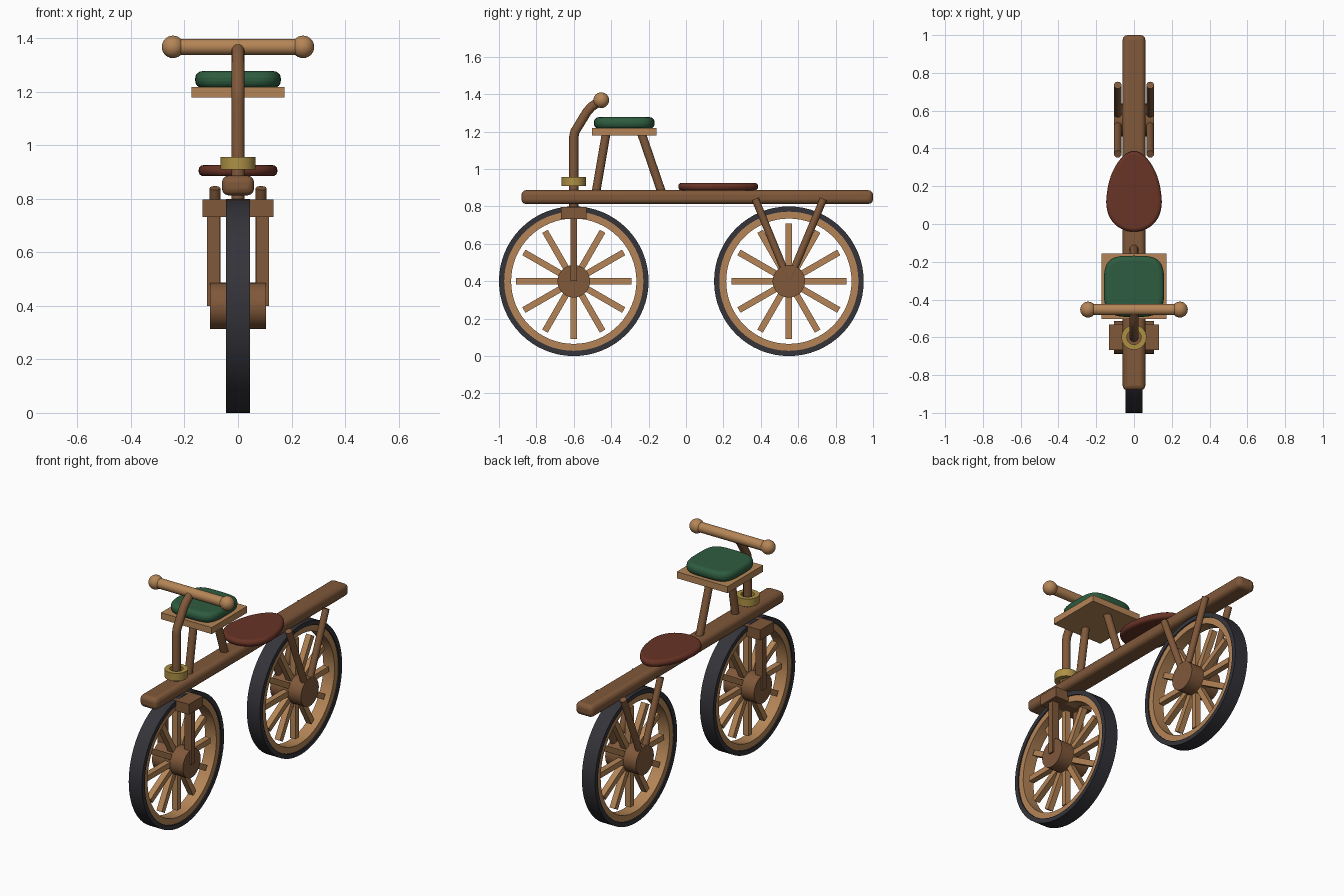
import bpy, bmesh, math
from mathutils import Vector, Matrix

if "Cube" in bpy.data.objects:
    bpy.data.objects.remove(bpy.data.objects["Cube"])


def mat(name, rgb):
    m = bpy.data.materials.new(name)
    m.diffuse_color = (*rgb, 1)
    m.use_nodes = True
    m.node_tree.nodes["Principled BSDF"].inputs["Base Color"].default_value = m.diffuse_color
    return m


LIGHT = mat("light_wood", (0.46, 0.235, 0.095))
DARK = mat("brown_wood", (0.215, 0.098, 0.042))
RUBBER = mat("black_rubber", (0.034, 0.034, 0.042))
LEATHER = mat("red_leather", (0.138, 0.033, 0.019))
GREEN = mat("green_cloth", (0.027, 0.107, 0.05))
BRASS = mat("brass", (0.42, 0.28, 0.06))


def finish(bm, name, material, bevel=0, segments=3, smooth=True):
    """Turn a bmesh into a named, coloured object."""
    bmesh.ops.recalc_face_normals(bm, faces=bm.faces)
    me = bpy.data.meshes.new(name)
    bm.to_mesh(me)
    bm.free()
    me.materials.append(material)
    ob = bpy.data.objects.new(name, me)
    bpy.context.collection.objects.link(ob)
    if bevel:
        mod = ob.modifiers.new("round", 'BEVEL')
        mod.width, mod.segments = bevel, segments
        mod.limit_method, mod.angle_limit = 'ANGLE', math.radians(40)
    if smooth:
        bpy.ops.object.select_all(action='DESELECT')
        ob.select_set(True)
        bpy.context.view_layer.objects.active = ob
        bpy.ops.object.shade_smooth_by_angle(angle=math.radians(35))
    return ob


def box(name, center, size, material, bevel=0):
    bm = bmesh.new()
    bmesh.ops.create_cube(bm, size=1, matrix=Matrix.Translation(center) @ Matrix.Diagonal((*size, 1)))
    return finish(bm, name, material, bevel, smooth=bevel > 0)


def rod(name, a, b, r, material, sides=20):
    a, b = Vector(a), Vector(b)
    bm = bmesh.new()
    m = Matrix.Translation((a + b) / 2) @ (b - a).to_track_quat('Z', 'Y').to_matrix().to_4x4()
    bmesh.ops.create_cone(bm, cap_ends=True, segments=sides, radius1=r, radius2=r,
                          depth=(b - a).length, matrix=m)
    return finish(bm, name, material)


def ring(name, center, axis, r_in, r_out, width, material, sides=64):
    """Tube of rectangular section, turned about the given axis."""
    h = width / 2
    rot = Vector(axis).to_track_quat('Z', 'Y').to_matrix().to_4x4()
    m = Matrix.Translation(center) @ rot
    bm = bmesh.new()
    loops = []
    for i in range(sides):
        t = math.tau * i / sides
        loops.append([bm.verts.new(m @ Vector((r * math.cos(t), r * math.sin(t), z)))
                      for r, z in ((r_in, -h), (r_out, -h), (r_out, h), (r_in, h))])
    for i in range(sides):
        p, q = loops[i], loops[(i + 1) % sides]
        for k in range(4):
            bm.faces.new((p[k], q[k], q[(k + 1) % 4], p[(k + 1) % 4]))
    return finish(bm, name, material)


def pad(name, outline, z0, z1, material, bevel):
    """Flat cushion raised from a plan outline, with rounded edges."""
    bm = bmesh.new()
    face = bm.faces.new([bm.verts.new((x, y, z0)) for x, y in outline])
    up = bmesh.ops.extrude_face_region(bm, geom=[face])["geom"]
    bmesh.ops.translate(bm, vec=(0, 0, z1 - z0), verts=[v for v in up if isinstance(v, bmesh.types.BMVert)])
    return finish(bm, name, material, bevel, 4)


def wheel(prefix, y):
    c = Vector((0, y, 0.4))
    ring(prefix + "_tire", c, (1, 0, 0), 0.372, 0.4, 0.09, RUBBER)
    ring(prefix + "_rim", c, (1, 0, 0), 0.335, 0.374, 0.076, LIGHT)
    rod(prefix + "_hub", c - Vector((0.105, 0, 0)), c + Vector((0.105, 0, 0)), 0.087, DARK, 32)
    # twelve spokes as six bars through the hub
    bm = bmesh.new()
    for i in range(6):
        m = Matrix.Translation(c) @ Matrix.Rotation(math.pi * i / 6, 4, 'X') @ Matrix.Diagonal((0.036, 0.034, 0.616, 1))
        bmesh.ops.create_cube(bm, size=1, matrix=m)
    finish(bm, prefix + "_spokes", LIGHT, smooth=False)


wheel("front_wheel", -0.6)
wheel("rear_wheel", 0.55)

# Main beam
box("beam", (0, 0.06, 0.85), (0.12, 1.88, 0.074), DARK, 0.025)

# Front fork, rear stays, handle knobs
box("fork_crown", (0, -0.6, 0.765), (0.266, 0.135, 0.064), DARK)
for side, s in (("left", -1), ("right", 1)):
    box(side + "_fork_blade", (s * 0.091, -0.6, 0.575), (0.048, 0.035, 0.35), DARK)
    for end, y in (("front", 0.37), ("back", 0.735)):
        rod(f"{side}_{end}_stay", (s * 0.086, 0.55, 0.4), (s * 0.086, y, 0.84), 0.02, DARK)
    bm = bmesh.new()
    bmesh.ops.create_uvsphere(bm, u_segments=24, v_segments=14, radius=0.042,
                              matrix=Matrix.Translation((s * 0.243, -0.453, 1.368)))
    finish(bm, side + "_knob", LIGHT)
rod("handlebar", (-0.243, -0.453, 1.368), (0.243, -0.453, 1.368), 0.03, LIGHT, 24)

# Bent steering post
cu = bpy.data.curves.new("steering_post", 'CURVE')
cu.dimensions = '3D'
cu.bevel_depth, cu.bevel_resolution, cu.use_fill_caps = 0.025, 4, True
sp = cu.splines.new('POLY')
path = [(-0.6, 0.75), (-0.6, 1.17), (-0.594, 1.2), (-0.53, 1.305), (-0.505, 1.333), (-0.453, 1.368)]
sp.points.add(len(path) - 1)
for p, (y, z) in zip(sp.points, path):
    p.co = (0, y, z, 1)
cu.materials.append(DARK)
sp.use_smooth = True
bpy.context.collection.objects.link(bpy.data.objects.new("steering_post", cu))

ring("collar", (0, -0.6, 0.933), (0, 0, 1), 0.038, 0.066, 0.048, BRASS, 32)

# Raised seat: two legs, board and cushion
rod("front_seat_leg", (0, -0.484, 0.86), (0, -0.427, 1.19), 0.023, DARK)
rod("back_seat_leg", (0, -0.125, 0.86), (0, -0.238, 1.19), 0.023, DARK)
box("seat_board", (0, -0.33, 1.198), (0.346, 0.346, 0.04), LIGHT)
outline = []
for i in range(48):
    t = math.tau * i / 48
    c, s = math.cos(t), math.sin(t)
    outline.append((math.copysign(abs(c) ** 0.55, c) * 0.16, -0.33 + math.copysign(abs(s) ** 0.55, s) * 0.162))
pad("cushion", outline, 1.215, 1.277, GREEN, 0.026)

# Low saddle: egg shape, narrow to the rear
outline = []
for i in range(48):
    t = math.tau * i / 48
    c, s = math.cos(t), math.sin(t)
    outline.append((0.142 * c * (1 - 0.22 * s) * (1 + 0.06 * abs(s)), 0.172 + 0.213 * s))
pad("saddle", outline, 0.885, 0.926, LEATHER, 0.018)
